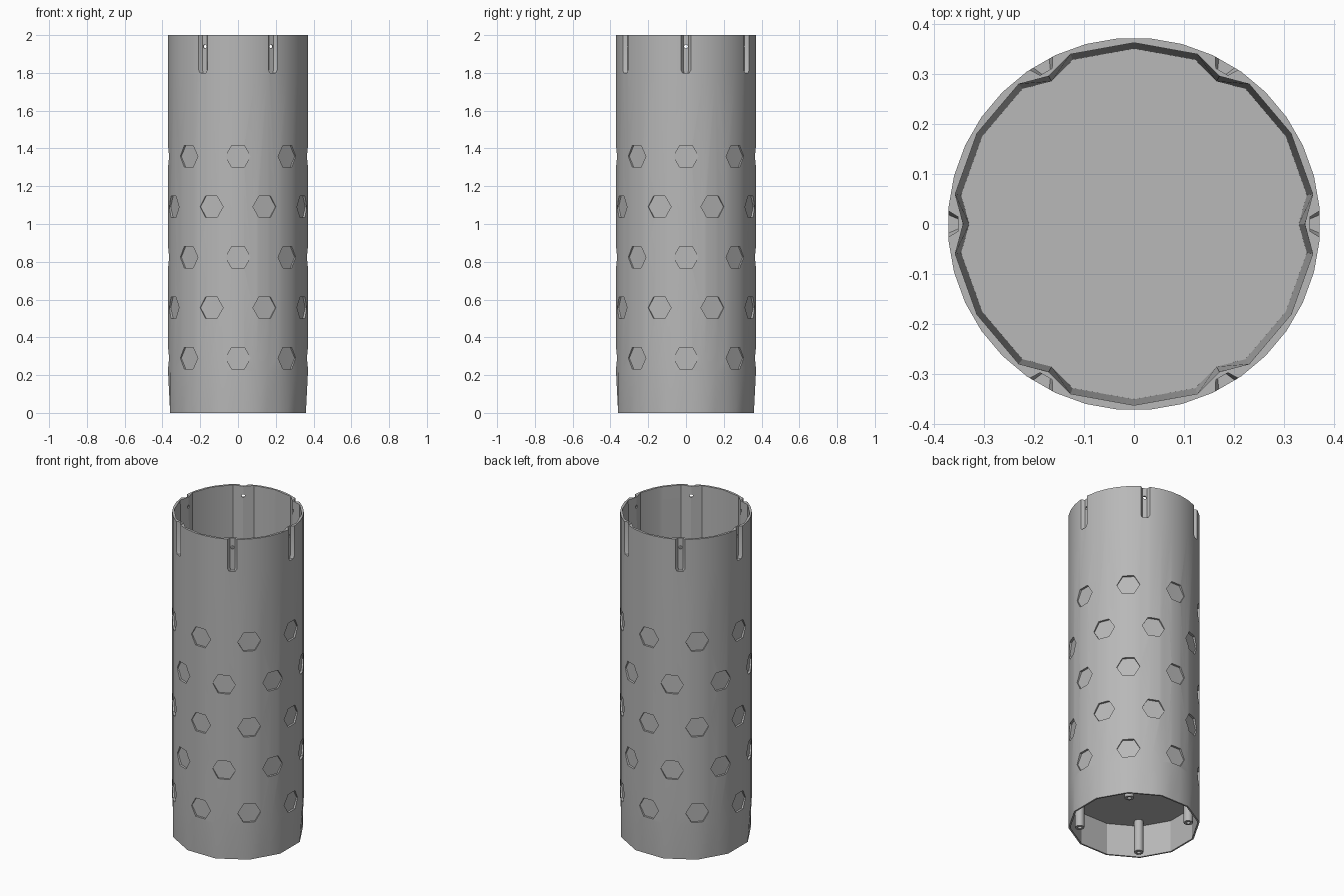
import bpy, bmesh
from math import sin, cos, pi, radians
from mathutils import Matrix

cube = bpy.data.objects.get("Cube")
if cube:
    bpy.data.objects.remove(cube)

grey = bpy.data.materials.new("grey plastic")
grey.use_nodes = True
colour = (0.48, 0.48, 0.48, 1)
grey.diffuse_color = colour
grey.node_tree.nodes["Principled BSDF"].inputs["Base Color"].default_value = colour


def make(name, bm):
    """Turn a bmesh into a grey object."""
    bmesh.ops.recalc_face_normals(bm, faces=bm.faces)
    mesh = bpy.data.meshes.new(name)
    bm.to_mesh(mesh)
    bm.free()
    mesh.materials.append(grey)
    obj = bpy.data.objects.new(name, mesh)
    bpy.context.collection.objects.link(obj)
    return obj


def loft(bm, rings, matrix=Matrix()):
    """Closed solid through rings of equal point count."""
    rows = [[bm.verts.new(matrix @ Matrix.Translation(p).translation) for p in ring]
            for ring in rings]
    n = len(rows[0])
    for a, b in zip(rows, rows[1:]):
        for i in range(n):
            j = (i + 1) % n
            bm.faces.new((a[i], a[j], b[j], b[i]))
    bm.faces.new(rows[0][::-1])
    bm.faces.new(rows[-1])


def ring(radius, z, count, start=0.0):
    return [(radius * cos(start + 2 * pi * i / count),
             radius * sin(start + 2 * pi * i / count), z) for i in range(count)]


def facet_ring(radius, z, sides, per_side):
    """Points spread along the straight sides of a polygon."""
    corners = ring(radius, z, sides, radians(15))
    points = []
    for i, a in enumerate(corners):
        b = corners[(i + 1) % sides]
        for k in range(per_side):
            t = k / per_side
            points.append((a[0] + (b[0] - a[0]) * t, a[1] + (b[1] - a[1]) * t, z))
    return points


def ribbed_ring(radius, rib, z):
    """Inner outline with an inward rib behind every slot."""
    points = []
    for k in range(6):
        for angle, r in ((-9.5, radius), (0, rib), (9.5, radius), (30, radius)):
            a = radians(60 * k + angle)
            points.append((r * cos(a), r * sin(a), z))
    return points


def cut(target, name, bm):
    """Subtract a solid from the target and drop the cutter."""
    cutter = make(name, bm)
    cutter.hide_render = True
    mod = target.modifiers.new(name, 'BOOLEAN')
    mod.operation = 'DIFFERENCE'
    mod.solver = 'EXACT'
    mod.object = cutter
    bpy.context.view_layer.objects.active = target
    bpy.ops.object.modifier_apply(modifier=name)
    bpy.data.objects.remove(cutter)


def outward(angle, z=0.0):
    return Matrix.Rotation(angle, 4, 'Z') @ Matrix.Translation((0, 0, z))


# Tube: twelve-sided foot blending into a round wall
R = 0.372
bm = bmesh.new()
loft(bm, [facet_ring(R, 0, 12, 3), ring(R, 0.22, 36, radians(15)),
          ring(R, 1.8, 36, radians(15)), ring(R, 2, 36, radians(15))])
tube = make("tube", bm)

# Upper cavity with ribs, and lower cavity under the floor
bm = bmesh.new()
loft(bm, [ribbed_ring(0.350, 0.329, 0.23), ribbed_ring(0.362, 0.341, 2.01)])
cut(tube, "upper_cavity", bm)
bm = bmesh.new()
loft(bm, [facet_ring(0.362, -0.01, 12, 1), facet_ring(0.362, 0.2, 12, 1)])
cut(tube, "lower_cavity", bm)

# Staggered rows of shallow hexagon pockets
bm = bmesh.new()
turn = Matrix.Rotation(radians(90), 4, 'Y')
for row in range(5):
    for k in range(8):
        angle = radians(45 * k + (22.5 if row % 2 else 0))
        place = outward(angle, 0.29 + 0.267 * row) @ turn
        loft(bm, [ring(0.066, d, 6, radians(90)) for d in (0.358, 0.45)], place)
cut(tube, "hexagon_pockets", bm)

# Tapered slots around the top edge
bm = bmesh.new()
for k in range(6):
    section = ((0.351, -0.014), (0.380, -0.032), (0.380, 0.032), (0.351, 0.014))
    loft(bm, [[(x, y * s, z) for x, y in section]
              for z, s in ((1.8, 0.7), (1.815, 1), (2.02, 1))], outward(radians(60 * k)))
cut(tube, "top_slots", bm)

# Round pin holes through the slots
bm = bmesh.new()
for k in range(6):
    place = outward(radians(60 * k), 1.94) @ turn
    loft(bm, [ring(0.010, d, 10) for d in (0.30, 0.40)], place)
cut(tube, "pin_holes", bm)

# Four hollow screw posts under the floor
bm = bmesh.new()
for k in range(4):
    place = outward(radians(45 + 90 * k)) @ Matrix.Translation((0.308, 0, 0))
    loft(bm, [ring(0.012, 0.15, 16), ring(0.012, 0.0, 16), ring(0.026, 0.0, 16),
              ring(0.026, 0.205, 16)], place)
posts = make("screw_posts", bm)

# Smooth curved walls, crisp edges
for obj in (tube, posts):
    bpy.ops.object.select_all(action='DESELECT')
    obj.select_set(True)
    bpy.context.view_layer.objects.active = obj
    bpy.ops.object.shade_smooth_by_angle(angle=radians(25))
